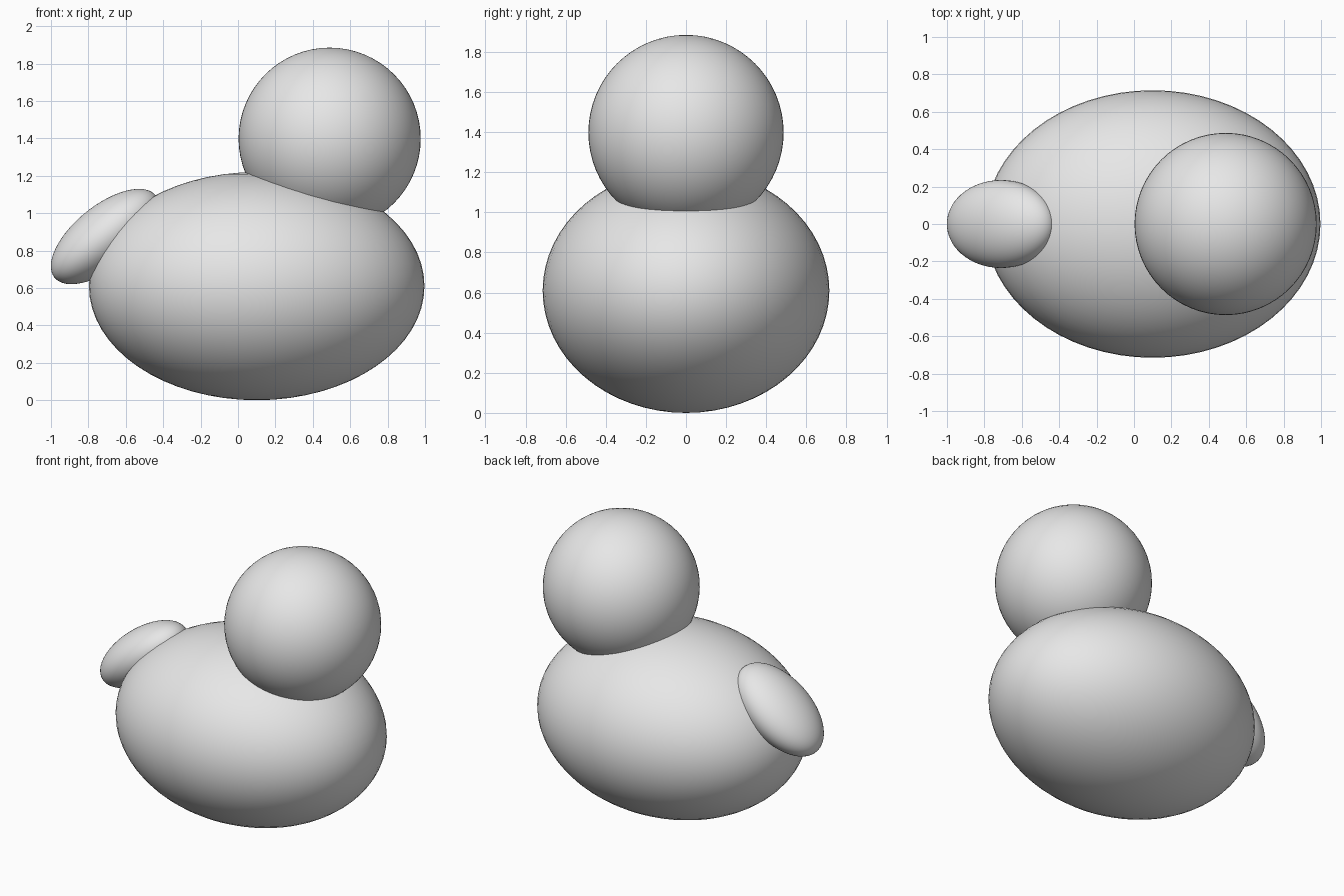
import bpy
import math

cube = bpy.data.objects.get("Cube")
if cube:
    bpy.data.objects.remove(cube, do_unlink=True)

# One plain grey for every part
grey = bpy.data.materials.new("light_grey")
grey.use_nodes = True
colour = (0.8, 0.8, 0.8, 1.0)
grey.diffuse_color = colour
grey.node_tree.nodes["Principled BSDF"].inputs["Base Color"].default_value = colour


def ellipsoid(name, centre, radii, tilt=0.0):
    """Smooth ellipsoid, tilted in degrees about the y axis."""
    bpy.ops.mesh.primitive_uv_sphere_add(
        segments=64, ring_count=32, radius=1, location=centre,
        rotation=(0, math.radians(tilt), 0))
    part = bpy.context.object
    part.name = name
    part.scale = radii
    bpy.ops.object.transform_apply(location=False, rotation=True, scale=True)
    part.data.materials.append(grey)
    bpy.ops.object.shade_smooth()
    return part


# Plump body resting on the ground
ellipsoid("body", (0.1, 0, 0.61), (0.897, 0.715, 0.61))

# Round head sunk into the chest end
ellipsoid("head", (0.49, 0, 1.398), (0.487, 0.487, 0.487))

# Flattened tail sloping down and away from the body
ellipsoid("tail", (-0.71, 0, 0.875), (0.349, 0.235, 0.166), tilt=-39)
